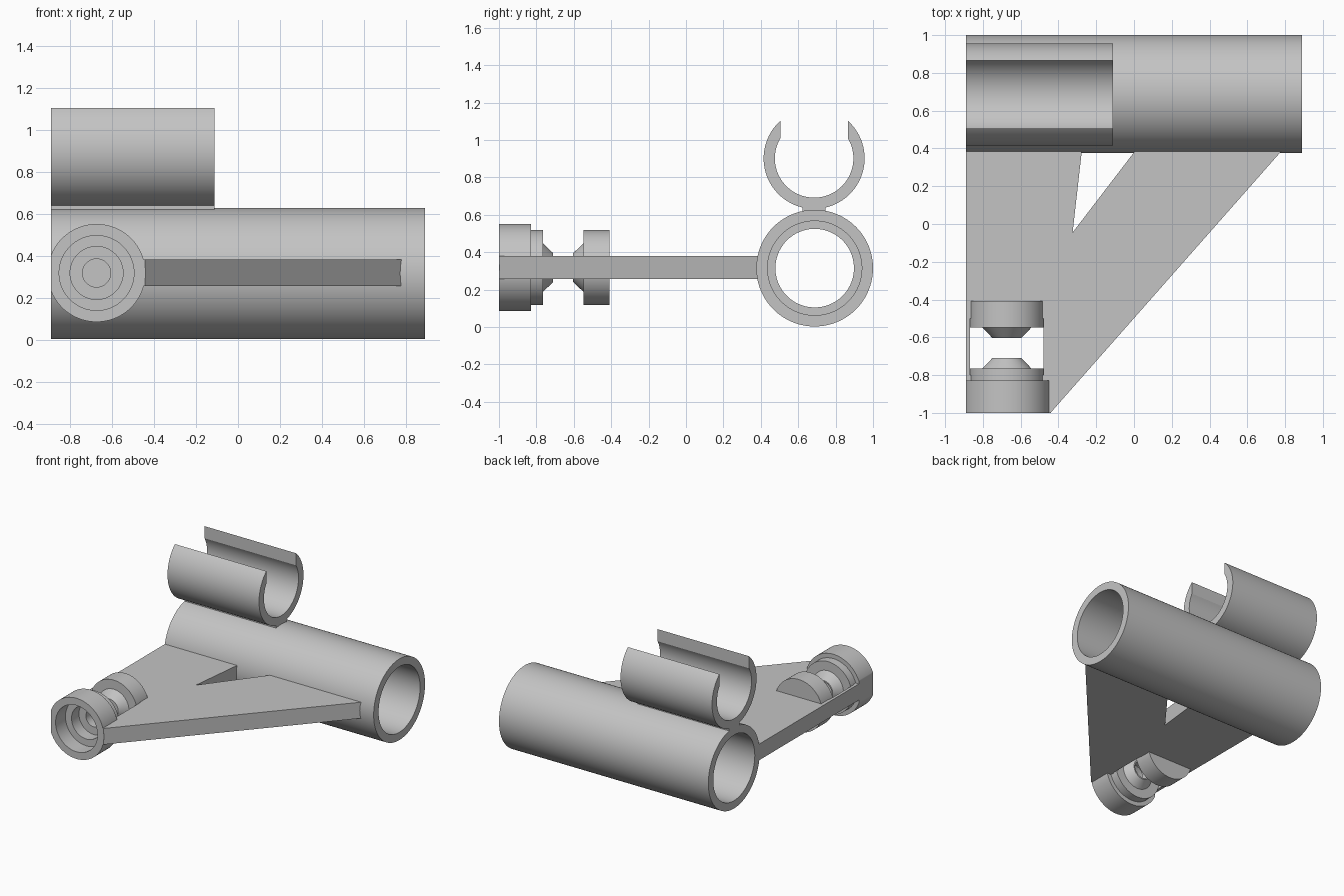
import bpy, bmesh
from math import sin, cos, pi, asin, radians
from mathutils import Vector

cube = bpy.data.objects.get("Cube")
if cube:
    bpy.data.objects.remove(cube, do_unlink=True)

grey = bpy.data.materials.new("light_grey")
grey.use_nodes = True
grey.diffuse_color = (0.55, 0.55, 0.55, 1)
grey.node_tree.nodes["Principled BSDF"].inputs["Base Color"].default_value = grey.diffuse_color


def finish(name, bm, smooth=True):
    bmesh.ops.remove_doubles(bm, verts=bm.verts, dist=1e-5)
    bmesh.ops.recalc_face_normals(bm, faces=bm.faces)
    mesh = bpy.data.meshes.new(name)
    bm.to_mesh(mesh)
    bm.free()
    mesh.materials.append(grey)
    ob = bpy.data.objects.new(name, mesh)
    bpy.context.collection.objects.link(ob)
    if smooth:
        bpy.ops.object.select_all(action='DESELECT')
        ob.select_set(True)
        bpy.context.view_layer.objects.active = ob
        bpy.ops.object.shade_smooth_by_angle(angle=radians(25))
    return ob


def lathe(profile, axis, centre, steps=96):
    """Spin a closed (position, radius) loop round the x or y axis."""
    bm = bmesh.new()
    rings = []
    for i in range(steps):
        c, s = cos(2 * pi * i / steps), sin(2 * pi * i / steps)
        rings.append([bm.verts.new(Vector(centre) + Vector(
            (p, r * c, r * s) if axis == 'x' else (r * c, p, r * s)))
            for p, r in profile])
    n = len(profile)
    for i in range(steps):
        a, b = rings[i], rings[(i + 1) % steps]
        for j in range(n):
            k = (j + 1) % n
            if profile[j][1] or profile[k][1]:
                bm.faces.new((a[j], a[k], b[k], b[j]))
    return bm


def prism(points, offset):
    """Extrude a flat outline along the offset."""
    bm = bmesh.new()
    face = bm.faces.new([bm.verts.new(p) for p in points])
    top = bmesh.ops.extrude_face_region(bm, geom=[face])["geom"]
    bmesh.ops.translate(bm, vec=offset,
                        verts=[v for v in top if isinstance(v, bmesh.types.BMVert)])
    return bm


def box(x0, x1, y0, y1, z0, z1):
    return prism([(x0, y0, z0), (x1, y0, z0), (x1, y1, z0), (x0, y1, z0)], (0, 0, z1 - z0))


def cut(target, cutter):
    cutter.hide_render = True
    mod = target.modifiers.new("cut", 'BOOLEAN')
    mod.operation = 'DIFFERENCE'
    mod.solver = 'EXACT'
    mod.object = cutter
    bpy.context.view_layer.objects.active = target
    bpy.ops.object.modifier_apply(modifier=mod.name)
    bpy.data.objects.remove(cutter, do_unlink=True)


END, TUBE_Y, MID_Z, HUB_X = 0.89, 0.688, 0.315, -0.673

# Main tube with a narrower collar inside
finish("main_tube", lathe(
    [(-END, 0.312), (END, 0.312), (END, 0.252), (0.3, 0.252), (0.3, 0.21),
     (-0.3, 0.21), (-0.3, 0.252), (-END, 0.252)], 'x', (0, TUBE_Y, MID_Z)))

# Open clip: two arcs ending at vertical slot walls
CLIP_Z, SLOT, N = 0.902, 0.18, 80


def arc(r):
    a0 = pi / 2 + asin(SLOT / r)
    sweep = 2 * (pi - asin(SLOT / r))
    return [(-END, TUBE_Y - 0.003 + r * cos(a0 + sweep * i / N),
             CLIP_Z + r * sin(a0 + sweep * i / N)) for i in range(N + 1)]


finish("open_clip", prism(arc(0.27) + arc(0.21)[::-1], (0.778, 0, 0)))
finish("clip_pad", box(-END, -0.112, 0.623, 0.747, 0.61, 0.65), False)

# Triangular plate with a notch, a window and room for the hub bore
outline = [(-END, -1), (-0.442, -1), (0.815, 0.425), (0.035, 0.425),
           (-0.325, -0.045), (-0.272, 0.425), (-END, 0.425)]
plate = finish("arm_plate", prism([(x, y, 0.257) for x, y in outline], (0, 0, 0.124)), False)
cut(plate, finish("window_cutter", box(-0.868, -0.478, -0.8, -0.5, 0, 1), False))
cut(plate, finish("bore_cutter", lathe(
    [(-1.1, 0), (-1.1, 0.19), (-0.765, 0.19), (-0.765, 0)], 'y', (HUB_X, 0, MID_Z + 0.003))))

# Front hub: stepped bore, flange and hollow cone, trimmed flush with the plate side
hub = lathe([(-1, 0.233), (-0.828, 0.233), (-0.828, 0.2), (-0.765, 0.2), (-0.765, 0.13),
             (-0.71, 0.077), (-0.71, 0.067), (-0.79, 0.067), (-0.79, 0.126),
             (-0.88, 0.126), (-0.88, 0.178), (-1, 0.178)], 'y', (HUB_X, 0, MID_Z + 0.003))
bmesh.ops.bisect_plane(hub, geom=hub.verts[:] + hub.edges[:] + hub.faces[:],
                       plane_co=(-END, 0, 0), plane_no=(-1, 0, 0), clear_outer=True)
bmesh.ops.holes_fill(hub, edges=[e for e in hub.edges if e.is_boundary], sides=0)
finish("front_hub", hub)

# Rear disc with its cone facing the hub
finish("rear_disc", lathe(
    [(-0.603, 0), (-0.603, 0.077), (-0.548, 0.13), (-0.548, 0.2),
     (-0.408, 0.2), (-0.408, 0)], 'y', (HUB_X, 0, MID_Z + 0.003)))
